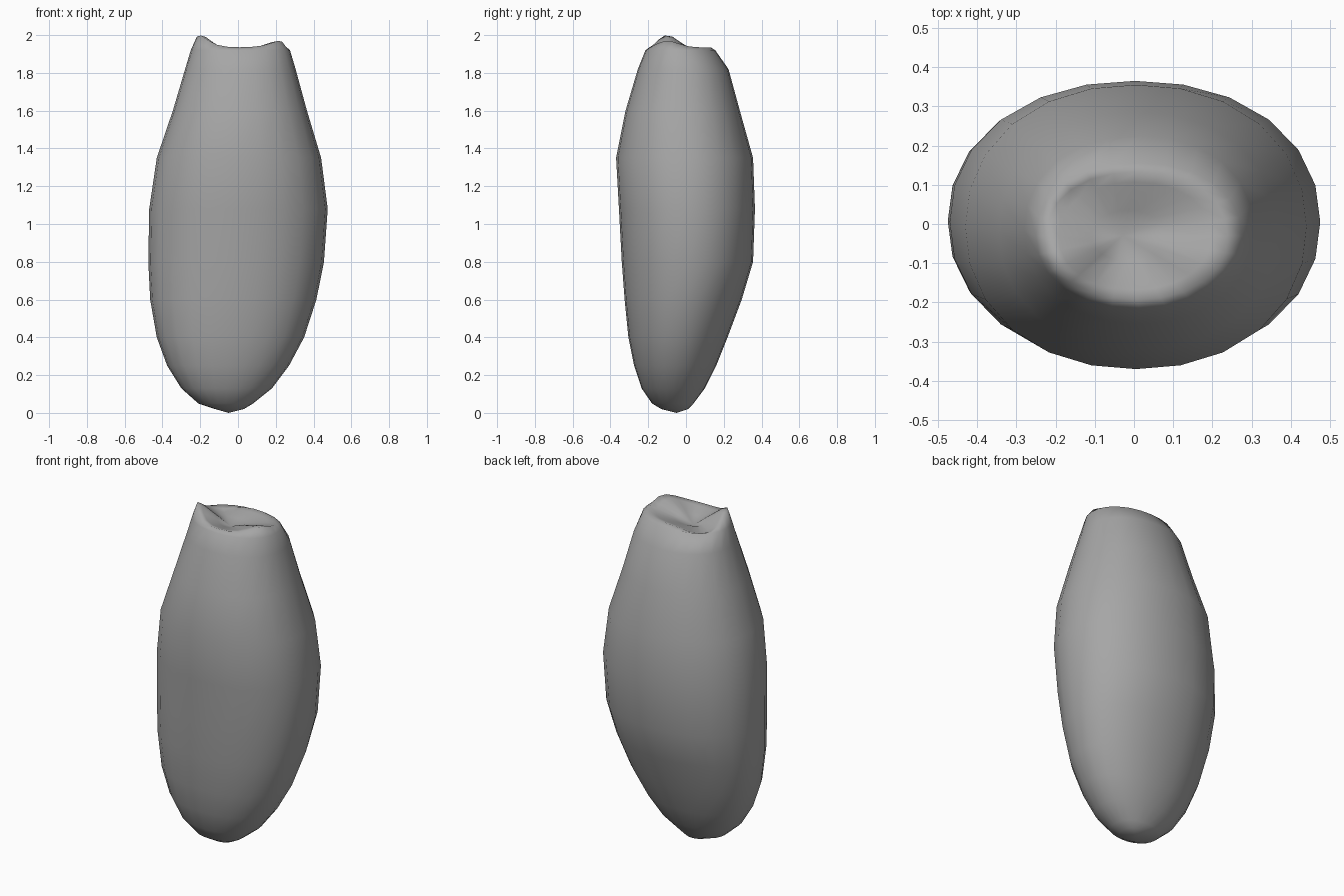
import bpy, bmesh, math

if "Cube" in bpy.data.objects:
    bpy.data.objects.remove(bpy.data.objects["Cube"])

SIDES = 24

# Cross-sections of the body: z, x min, x max, y min, y max
SECTIONS = [
    (0.02, -0.12, 0.03, -0.13, 0.01),
    (0.05, -0.21, 0.08, -0.18, 0.04),
    (0.13, -0.30, 0.18, -0.235, 0.10),
    (0.25, -0.375, 0.27, -0.275, 0.16),
    (0.40, -0.43, 0.35, -0.305, 0.22),
    (0.60, -0.465, 0.415, -0.325, 0.295),
    (0.80, -0.475, 0.455, -0.34, 0.355),
    (1.08, -0.47, 0.475, -0.355, 0.365),
    (1.35, -0.43, 0.44, -0.37, 0.355),
    (1.60, -0.345, 0.365, -0.32, 0.285),
    (1.82, -0.28, 0.305, -0.255, 0.225),
    (1.92, -0.25, 0.275, -0.215, 0.155),
]
PIT = (-0.03, -0.03, 1.88)


def lobe(angle, centre, width):
    """Soft bump around one direction, in degrees."""
    d = (math.degrees(angle) - centre + 180) % 360 - 180
    return math.exp(-(d / width) ** 2)


def ellipse(section, height=None, scale=1.0):
    """Slightly squared oval ring, shrunk towards the pit by scale."""
    z, x0, x1, y0, y1 = section
    ring = []
    for i in range(SIDES):
        a = 2 * math.pi * i / SIDES
        c, s = math.cos(a), math.sin(a)
        k = (abs(c) ** 2.15 + abs(s) ** 2.15) ** (-1 / 2.15)
        x = (x0 + x1) / 2 + k * c * (x1 - x0) / 2
        y = (y0 + y1) / 2 + k * s * (y1 - y0) / 2
        x = PIT[0] + (x - PIT[0]) * scale
        y = PIT[1] + (y - PIT[1]) * scale
        ring.append((x, y, height(a) if height else z))
    return ring


def crest(a):
    """Wavy lip: tall lobe at front left, low lobe at right, notch at back left."""
    return 1.935 + 0.065 * lobe(a, 205, 28) + 0.035 * lobe(a, -25, 30) - 0.03 * lobe(a, 135, 25)


def throat(a):
    return 1.905 + 0.03 * lobe(a, 205, 30) + 0.02 * lobe(a, -25, 30)


# Body, lip and throat as one skin
rings = [ellipse(s) for s in SECTIONS]
rings.append(ellipse(SECTIONS[-1], crest, 0.88))
rings.append(ellipse(SECTIONS[-1], lambda a: crest(a) - 0.008, 0.74))
rings.append(ellipse(SECTIONS[-1], throat, 0.35))

bm = bmesh.new()
loops = [[bm.verts.new(p) for p in ring] for ring in rings]
for low, high in zip(loops, loops[1:]):
    for i in range(SIDES):
        j = (i + 1) % SIDES
        bm.faces.new((low[i], low[j], high[j], high[i]))
bottom = bm.verts.new((-0.05, -0.05, 0.0))
pit = bm.verts.new(PIT)
for i in range(SIDES):
    j = (i + 1) % SIDES
    bm.faces.new((bottom, loops[0][j], loops[0][i]))
    bm.faces.new((pit, loops[-1][i], loops[-1][j]))
bmesh.ops.recalc_face_normals(bm, faces=bm.faces)
for f in bm.faces:
    f.smooth = True

mesh = bpy.data.meshes.new("pod_body")
bm.to_mesh(mesh)
bm.free()
pod = bpy.data.objects.new("pod_body", mesh)
bpy.context.collection.objects.link(pod)

grey = bpy.data.materials.new("grey")
grey.diffuse_color = (0.38, 0.38, 0.38, 1.0)
grey.use_nodes = True
grey.node_tree.nodes["Principled BSDF"].inputs["Base Color"].default_value = grey.diffuse_color
mesh.materials.append(grey)
